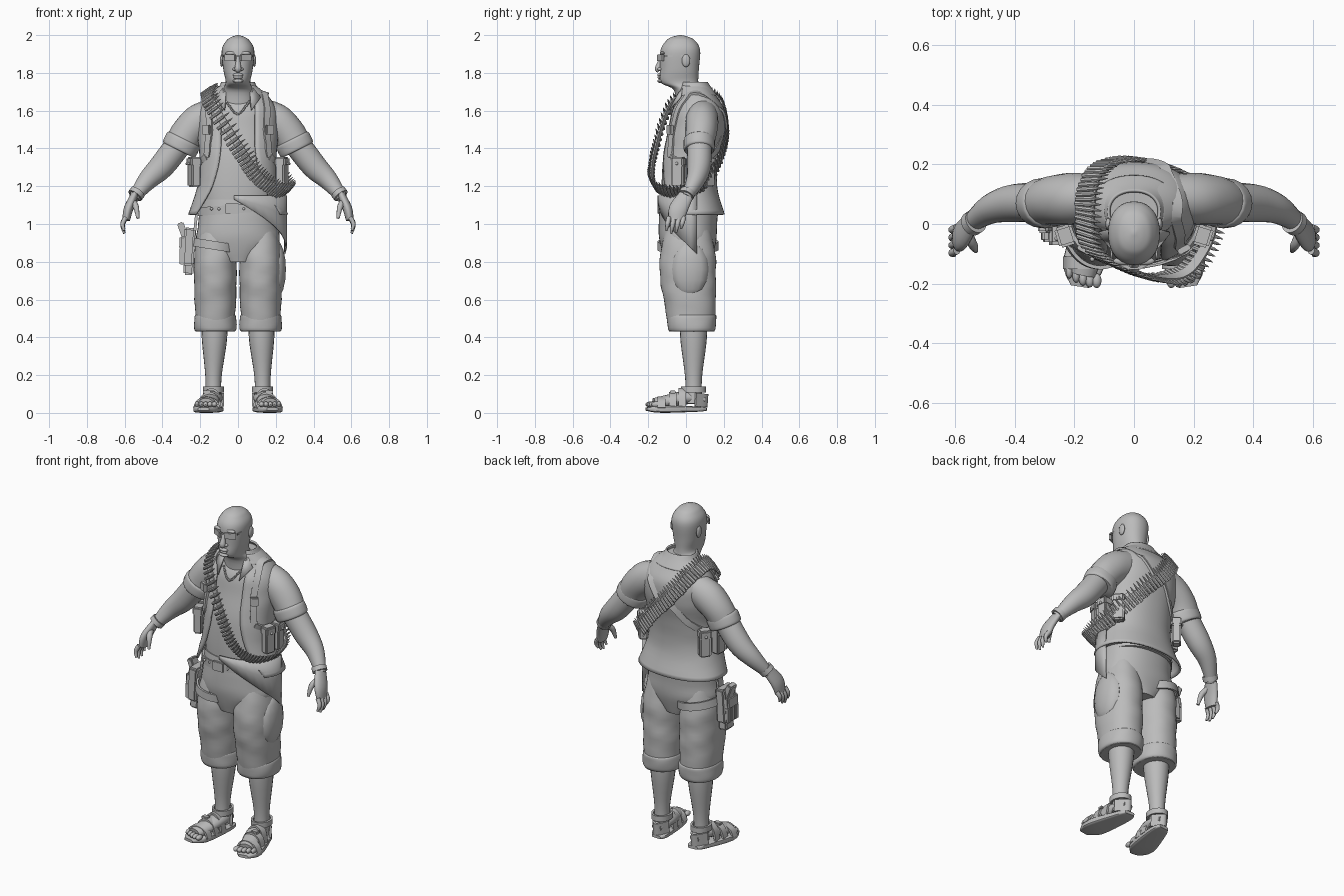
import bpy, bmesh, random
from math import sin, cos, pi, copysign, radians
from mathutils import Vector, Matrix
from mathutils.bvhtree import BVHTree

random.seed(4)
cube = bpy.data.objects.get("Cube")
if cube:
    bpy.data.objects.remove(cube, do_unlink=True)

grey = bpy.data.materials.new("clay_grey")
grey.use_nodes = True
grey.diffuse_color = (.5, .5, .5, 1)
grey.node_tree.nodes["Principled BSDF"].inputs["Base Color"].default_value = grey.diffuse_color
X, Y, Z = Matrix.Identity(3)


def finish(name, bm, mirror=False, thickness=0):
    bmesh.ops.recalc_face_normals(bm, faces=bm.faces[:])
    mesh = bpy.data.meshes.new(name)
    bm.to_mesh(mesh)
    bm.free()
    mesh.materials.append(grey)
    for polygon in mesh.polygons:
        polygon.use_smooth = True
    mesh.set_sharp_from_angle(angle=radians(40))
    part = bpy.data.objects.new(name, mesh)
    bpy.context.scene.collection.objects.link(part)
    if thickness:
        solid = part.modifiers.new("thickness", 'SOLIDIFY')
        solid.thickness, solid.offset = thickness, 0
    if mirror:
        part.modifiers.new("mirror", 'MIRROR')
    return part


def spline(keys, steps, closed=False):
    count, points = len(keys), []
    for i in range(count if closed else count - 1):
        a, b, c, d = [Vector(keys[j % count if closed else max(0, min(count - 1, j))])
                      for j in range(i - 1, i + 3)]
        for step in range(steps):
            t = step / steps
            points.append((b * 2 + (c - a) * t + (a * 2 - b * 5 + c * 4 - d) * t * t
                           + (b * 3 - a - c * 3 + d) * t * t * t) / 2)
    return points if closed else points + [Vector(keys[-1])]


def skin(bm, rows, wrap=True, cap=True):
    grid = [[bm.verts.new(point) for point in row] for row in rows]
    count = len(grid[0])
    for lower, upper in zip(grid, grid[1:]):
        for i in range(count if wrap else count - 1):
            j = (i + 1) % count
            bm.faces.new((lower[i], lower[j], upper[j], upper[i]))
    if cap:
        bm.faces.new(grid[0])
        bm.faces.new(grid[-1])


def section(centre, across, along, power, sides, opening=0, wrinkle=0):
    """Superellipse ring, optionally open towards its front."""
    points, span = [], 2 * pi - 2 * opening
    for i in range(sides):
        angle = opening - pi / 2 + span * i / (sides - 1 if opening else sides)
        c, s = cos(angle), sin(angle)
        size = 1 + wrinkle * (sin(2 * angle + centre.z * 45) + sin(5 * angle - centre.z * 70) / 2)
        points.append(centre + (across * copysign(abs(c) ** (2 / power), c)
                                + along * copysign(abs(s) ** (2 / power), s)) * size)
    return points


def stack(name, keys, x=0, mirror=False, opening=0, thickness=0, wrinkle=0):
    """Horizontal rings of (height, depth centre, half width, half depth)."""
    bm = bmesh.new()
    rows = [section(Vector((x, y, z)), X * wide, Y * deep, 2.2, 40,
                    opening and opening + 3 * (z - 1.5) ** 2, wrinkle)
            for z, y, wide, deep in spline(keys, 5)]
    skin(bm, rows, not opening, not opening)
    return finish(name, bm, mirror, thickness)


def limb(bm, keys, squash=1, side=Y, power=2, sides=20, wrinkle=0):
    """Rings of (x, y, z, radius) that follow their path."""
    rings, rows = spline(keys, 4), []
    for i, ring in enumerate(rings):
        ahead, behind = rings[min(i + 1, len(rings) - 1)], rings[max(i - 1, 0)]
        tangent = Vector((ahead - behind)[:3]).normalized()
        across = side.cross(tangent).normalized()
        rows.append(section(Vector(ring[:3]), across * ring[3], tangent.cross(across) * ring[3] * squash,
                            power, sides, wrinkle=wrinkle))
    skin(bm, rows)


def blob(bm, location, size):
    bmesh.ops.create_uvsphere(bm, u_segments=14, v_segments=8, radius=1,
                              matrix=Matrix.Translation(location) @ Matrix.Diagonal((*size, 1)))


def box(bm, location, size, turn=0, tilt=0):
    place = Matrix.Translation(location) @ Matrix.Rotation(turn, 4, 'Z') @ Matrix.Rotation(tilt, 4, 'Y')
    corners = bmesh.ops.create_cube(bm, size=1, matrix=place @ Matrix.Diagonal((*size, 1)))["verts"]
    edges = list({edge for corner in corners for edge in corner.link_edges})
    bmesh.ops.bevel(bm, geom=edges, offset=min(size) / 6, segments=2, affect='EDGES')


def frames(keys, centre, steps=8, closed=False, surface=None):
    """Points along a path with tangent, outward and sideways directions."""
    points, centre, result = [Vector(p) for p in spline(keys, steps, closed)], Vector(centre), []
    if surface:
        nearest = [surface.find_nearest(p)[0] for p in points]
        points = [p + (p - centre).normalized() * .008 for p in nearest]
    last = len(points) - 1
    for i, point in enumerate(points):
        ahead = points[(i + 1) % len(points)] if closed else points[min(i + 1, last)]
        behind = points[i - 1] if closed else points[max(i - 1, 0)]
        tangent = (ahead - behind).normalized()
        outward = point - centre
        outward = (outward - tangent * outward.dot(tangent)).normalized()
        result.append((point, tangent, outward, tangent.cross(outward)))
    return result


def ribbon(bm, keys, centre, width, thickness=.012, closed=False, **options):
    corners = ((-.5, -.5), (.5, -.5), (.5, .5), (-.5, .5))
    rows = [[point + sideways * width * a + outward * thickness * b for a, b in corners]
            for point, tangent, outward, sideways in frames(keys, centre, closed=closed, **options)]
    skin(bm, rows + rows[:1] if closed else rows, True, not closed)


def loop(centre, first, second):
    angles = [pi * i / 6 for i in range(12)]
    return [Vector(centre) + Vector(first) * cos(a) + Vector(second) * sin(a) for a in angles]


# Head, face and glasses
stack("head", [(1.62, .04, .1, .09), (1.71, .005, .08, .07), (1.75, -.035, .065, .1), (1.82, -.035, .078, .103),
               (1.92, -.03, .086, .105), (1.97, -.028, .062, .077), (1.99, -.03, .035, .045), (2, -.03, .005, .005)])
bm = bmesh.new()
limb(bm, [(0, -.13, 1.88, .01), (0, -.14, 1.85, .013), (0, -.147, 1.822, .018), (0, -.14, 1.812, .014)])
for height, width in ((1.789, .028), (1.777, .025), (1.757, .03)):
    blob(bm, (0, -.134, height), (width, .018, .011))
for side in (-1, 1):
    blob(bm, (side * .018, -.138, 1.82), (.011, .013, .009))
    blob(bm, (side * .035, -.124, 1.904), (.034, .014, .01))
    blob(bm, (side * .086, 0, 1.865), (.01, .022, .034))
finish("face_features", bm)
bm = bmesh.new()
box(bm, (.042, -.135, 1.88), (.064, .012, .036), .45)
box(bm, (.08, -.055, 1.89), (.006, .12, .01), -.1)
box(bm, (0, -.149, 1.89), (.03, .008, .008))
finish("glasses", bm, True)

# Undershirt, open shirt, collar and sleeves
body = [(1.05, .03, .26, .17), (1.2, .01, .21, .15), (1.36, .02, .2, .15), (1.5, .05, .21, .15),
        (1.6, .06, .2, .14), (1.67, .06, .16, .1), (1.73, .04, .09, .08)]
undershirt = stack("undershirt", [(z, y, min(wide, .21) * .93, deep * .93) for z, y, wide, deep in body])
shirt = stack("open_shirt", body, opening=.4, thickness=.01, wrinkle=.004)
stack("collar", [(1.68, .055, .14, .105), (1.72, .045, .1, .085), (1.75, .04, .084, .07)],
      opening=.55, thickness=.01)
bm = bmesh.new()
bm.faces.new([bm.verts.new(p) for p in ((.06, -.01, 1.74), (.12, -.03, 1.67), (.07, -.09, 1.6))])
finish("collar_points", bm, True, .008)
bm = bmesh.new()
limb(bm, [(.08, .09, 1.59, .08), (.19, .085, 1.55, .093), (.26, .08, 1.49, .09), (.31, .07, 1.41, .083)],
     .93, wrinkle=.01)
sleeve = finish("sleeve", bm, True)
bm = bmesh.new()
limb(bm, [(.285, .07, 1.45, .088), (.29, .07, 1.44, .096), (.31, .07, 1.4, .096), (.315, .07, 1.39, .088)], .87)
finish("sleeve_cuff", bm, True)

# Arms and hands
bm = bmesh.new()
limb(bm, [(.3, .07, 1.44, .07), (.4, .07, 1.31, .067), (.48, .05, 1.23, .052), (.55, 0, 1.14, .03)], .95)
limb(bm, [(.55, 0, 1.15, .02), (.58, -.04, 1.08, .025), (.592, -.05, 1.02, .02)], 2)
for finger, length in enumerate((.07, .085, .08, .06)):
    y = finger * .026 - .09
    limb(bm, [(.594 + out, y - part * .015, 1.035 - part * length, radius)
              for part, out, radius in ((0, 0, .013), (.5, .017, .012), (1, .008, .006))], sides=10)
limb(bm, [(.56, -.03, 1.12, .018), (.54, -.07, 1.09, .016), (.53, -.09, 1.03, .008)], sides=10)
finish("arm", bm, True)
bm = bmesh.new()
limb(bm, [(.53, .01, 1.17, .042), (.545, 0, 1.15, .042)])
finish("wristband", bm, True)

# Cropped trousers
stack("trouser_hips", [(1.13, .02, .2, .155), (1, .01, .21, .155), (.9, .01, .215, .148), (.8, .01, .1, .12)],
      wrinkle=.004)
stack("trouser_leg", [(1, .01, .08, .11), (.85, .01, .11, .145), (.72, .01, .112, .148), (.6, .02, .11, .138),
                      (.43, .03, .1, .12)], .12, True, wrinkle=.012)
stack("trouser_cuff", [(.52, .03, .1, .12), (.51, .03, .11, .13), (.44, .03, .11, .125), (.43, .03, .09, .1)],
      .12, True, wrinkle=.01)
bm = bmesh.new()
blob(bm, (.205, .02, .76), (.05, .1, .15))
finish("baggy_pocket", bm)

# Cloth hanging over the left hip
bm = bmesh.new()
skin(bm, [[(.275 * sin(angle) - .02, .02 - .168 * cos(angle), 1.15 - drop * (.02 + angle * .16))
           for drop in (0, .5, 1)] for angle in [i / 5 for i in range(10)]], False, False)
finish("hip_cloth", bm, thickness=.008)

# Lower legs and feet
bm = bmesh.new()
limb(bm, [(.125, .04, .5, .07), (.125, .04, .38, .066), (.13, .04, .18, .042), (.13, .04, .05, .045)], 1.05)
limb(bm, [(.125, .1, .07, .03), (.13, 0, .08, .05), (.155, -.1, .06, .05), (.17, -.17, .05, .04)], .7, Z)
for toe in range(5):
    blob(bm, (.125 + toe * .023, -.19 + toe * toe * .002, .045), (.016 - toe * .001, .025, .015))
finish("leg_and_foot", bm, True)

# Sandals
bm = bmesh.new()
limb(bm, [(.122, .11, .02, .03), (.125, .06, .02, .05), (.168, -.13, .02, .07), (.182, -.21, .02, .03)],
     .28, Z, 5)
for y, x, wide, tall in ((-.13, .166, .066, .055), (-.07, .152, .06, .08), (-.02, .14, .055, .1)):
    arch = [pi * i / 4 for i in range(5)]
    ribbon(bm, [(x + wide * cos(a), y, .025 + tall * sin(a)) for a in arch], (x, y, 0), .042)
ankle = Vector((.13, .04, .125))
ribbon(bm, loop(ankle, X * .05, Y * .06), ankle, .032, closed=True)
ribbon(bm, [(.08, .05, .07), (.125, .11, .065), (.18, .05, .07)], (.13, .04, .07), .07)
box(bm, (.165, -.07, .11), (.04, .03, .015))
finish("sandal", bm, True)

# Waist belt
waist = Vector((0, .015, 1.08))
bm = bmesh.new()
ribbon(bm, loop(waist, (.214, 0, .015), Y * .155), waist, .045, closed=True)
box(bm, (-.03, -.143, 1.08), (.07, .015, .055))
for x in (-.14, -.1, .03, .07):
    blob(bm, (x, abs(x) / 5 - .146, 1.08), (.008, .008, .008))
finish("waist_belt", bm)

# Shoulder harness laid on the shirt
verts, faces = [], []
for part in (undershirt, shirt, sleeve):
    base = len(verts)
    verts += [v.co.copy() for v in part.data.vertices]
    faces += [[base + i for i in polygon.vertices] for polygon in part.data.polygons]
surface = BVHTree.FromPolygons(verts, faces)
chest = Vector((.05, .05, 1.4))
bm = bmesh.new()
ribbon(bm, [(.19, -.1, 1.36), (.17, -.1, 1.5), (.16, 0, 1.7), (.1, .18, 1.6), (.03, .2, 1.5)],
       chest, .036, surface=surface)
ribbon(bm, [(.03, .2, 1.5), (.12, .2, 1.4), (.2, .1, 1.33)], chest, .036, surface=surface)
ribbon(bm, [(.19, -.1, 1.36), (.25, 0, 1.32), (.2, .1, 1.33)], chest, .03, surface=surface)
box(bm, (.168, -.085, 1.5), (.045, .02, .05), .5)
finish("harness", bm, True)

# Side pouches
bm = bmesh.new()
for x, y, turn in ((.23, -.04, -.3), (.24, .035, .1), (.205, .115, .7)):
    box(bm, (x, y, 1.27), (.05, .065, .15), turn)
    box(bm, (x, y, 1.33), (.06, .07, .05), turn)
    blob(bm, (x + cos(turn) * .03, y + sin(turn) * .03, 1.32), (.008, .008, .008))
finish("side_pouches", bm, True)

# Thigh holster on the right
bm = bmesh.new()
box(bm, (-.26, -.01, .88), (.06, .12, .2), tilt=.06)
box(bm, (-.26, -.01, .78), (.055, .08, .1), tilt=.06)
box(bm, (-.285, -.01, .9), (.05, .1, .07), tilt=.06)
box(bm, (-.29, 0, .96), (.035, .06, .1), tilt=-.35)
box(bm, (-.225, 0, 1), (.015, .05, .16), tilt=.1)
for y in (-.045, -.01, .025):
    box(bm, (-.297, y, .83), (.025, .027, .09))
thigh = Vector((-.115, .01, .885))
ribbon(bm, loop(thigh, (.125, 0, -.02), Y * .156), thigh, .045, closed=True)
finish("thigh_holster", bm)

# Bandolier of cartridges
middle = Vector((.03, .02, 1.45))
sash = [(-.15, .05, 1.71), (-.13, -.08, 1.63), (0, -.155, 1.42), (.1, -.18, 1.27), (.19, -.15, 1.2),
        (.26, -.02, 1.18), (.23, .11, 1.24), (.1, .19, 1.4), (-.03, .21, 1.54), (-.12, .17, 1.66)]
bm = bmesh.new()
ribbon(bm, sash, middle, .04, .008, True)
for point, tangent, outward, sideways in frames(sash, middle, 8, True):
    start = point + outward * .006 + sideways * random.uniform(-.003, .003)
    skin(bm, [section(start - sideways * reach, tangent * radius, outward * radius, 2, 8)
              for reach, radius in ((-.05, .009), (.01, .009), (.02, .006), (.035, .005), (.055, .001))])
finish("bandolier", bm)

# Neck chain
bm = bmesh.new()
for point, *directions in frames([(-.08, -.1, 1.7), (0, -.1, 1.58), (.08, -.1, 1.7)], chest, 14, surface=surface):
    blob(bm, point, (.006, .006, .006))
finish("neck_chain", bm)
